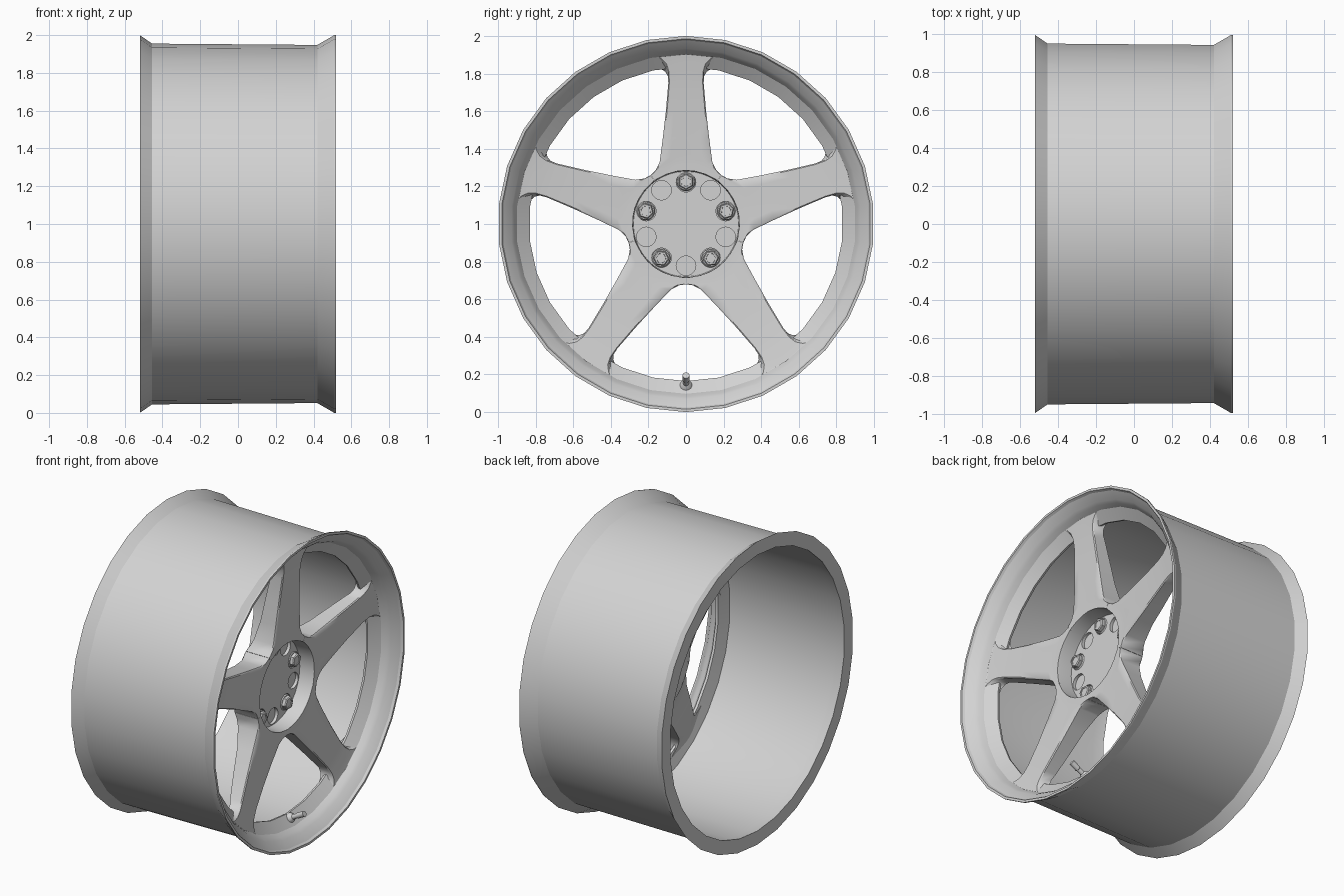
import bpy, bmesh, math
from mathutils import Matrix, Vector

cube = bpy.data.objects.get("Cube")
if cube:
    bpy.data.objects.remove(cube, do_unlink=True)

metal = bpy.data.materials.new("light_grey_metal")
metal.use_nodes = True
GREY = (0.65, 0.65, 0.65, 1)
metal.diffuse_color = GREY
metal.node_tree.nodes["Principled BSDF"].inputs["Base Color"].default_value = GREY

CENTRE = Vector((0, 0, 1))


def shade(obj, angle):
    bpy.ops.object.select_all(action="DESELECT")
    obj.select_set(True)
    bpy.context.view_layer.objects.active = obj
    bpy.ops.object.shade_smooth_by_angle(angle=math.radians(angle))


def finish(name, bm, angle=30):
    """Turn a bmesh into a shaded object."""
    bmesh.ops.recalc_face_normals(bm, faces=bm.faces)
    mesh = bpy.data.meshes.new(name)
    bm.to_mesh(mesh)
    bm.free()
    mesh.materials.append(metal)
    obj = bpy.data.objects.new(name, mesh)
    bpy.context.collection.objects.link(obj)
    shade(obj, angle)
    return obj


def lathe(bm, profile, steps, matrix, closed=False):
    """Spin (x, radius) points around the x axis; open profiles get end caps."""
    rings = []
    for x, r in profile:
        ring = []
        for i in range(steps):
            a = math.tau * i / steps
            ring.append(bm.verts.new(matrix @ Vector((x, r * math.sin(a), r * math.cos(a)))))
        rings.append(ring)
    pairs = list(zip(rings, rings[1:]))
    if closed:
        pairs.append((rings[-1], rings[0]))
    for a, b in pairs:
        for i in range(steps):
            j = (i + 1) % steps
            bm.faces.new((a[i], a[j], b[j], b[i]))
    if not closed:
        bm.faces.new(rings[0])
        bm.faces.new(rings[-1])


def around(angle, radius=0):
    """Place something on the wheel face at an angle from the top."""
    return (Matrix.Translation(CENTRE) @ Matrix.Rotation(math.radians(angle), 4, "X")
            @ Matrix.Translation((0, 0, radius)))


# Rim: barrel with flared lips and the ring that carries the spokes
bm = bmesh.new()
lathe(bm, [(-0.52, 1.0), (-0.455, 0.955), (0.42, 0.948), (0.51, 1.0), (0.52, 1.0),
           (0.52, 0.985), (0.505, 0.977), (0.465, 0.932), (0.445, 0.918), (0.415, 0.903),
           (0.365, 0.835), (0.35, 0.838), (0.325, 0.925), (-0.45, 0.925), (-0.52, 0.91)],
      30, around(0), closed=True)
finish("rim", bm, 18)

# Spokes: rows of edge distance, half width, centre distance, front x, back x
ROWS = [(0.231, 0.1675, 0.285, 0.358, 0.19), (0.26, 0.188, 0.32, 0.359, 0.19),
        (0.285, 0.162, 0.345, 0.360, 0.20), (0.33, 0.140, 0.37, 0.362, 0.215),
        (0.45, 0.124, 0.46, 0.368, 0.25), (0.60, 0.107, 0.60, 0.378, 0.275),
        (0.75, 0.094, 0.75, 0.392, 0.305), (0.81, 0.096, 0.81, 0.40, 0.32),
        (0.85, 0.110, 0.855, 0.407, 0.33), (0.878, 0.138, 0.89, 0.412, 0.338),
        (0.89, 0.175, 0.91, 0.416, 0.342), (0.892, 0.225, 0.93, 0.418, 0.345)]
COLUMNS = [-1, -0.94, -0.6, -0.3, 0, 0.3, 0.6, 0.94, 1]


def spoke(bm, matrix):
    loops = []
    for k, (edge, half, mid, front, back) in enumerate(ROWS):
        loop = []
        for t in COLUMNS:
            x = front - (0.006 if abs(t) == 1 and k > 1 else 0)
            loop.append(Vector((x, half * t, mid - (mid - edge) * t * t)))
        # the back edge curves inwards to blend with the ring
        back_edge = edge - 0.4 * max(0, edge - 0.75)
        for t in reversed(COLUMNS):
            loop.append(Vector((back, half * t, mid - (mid - back_edge) * t * t)))
        loops.append([bm.verts.new(matrix @ p) for p in loop])
    n = len(loops[0])
    for a, b in zip(loops, loops[1:]):
        for i in range(n):
            j = (i + 1) % n
            bm.faces.new((a[i], a[j], b[j], b[i]))


bm = bmesh.new()
for k in range(5):
    spoke(bm, around(72 * k))
bmesh.ops.remove_doubles(bm, verts=bm.verts, dist=0.0005)
finish("spokes", bm, 40)

# Hub: deep recessed face with a ring of ten round pockets
bm = bmesh.new()
lathe(bm, [(0.19, 0.287), (0.358, 0.287), (0.34, 0.284), (0.255, 0.28)], 40, around(0))
hub = finish("hub", bm)
bm = bmesh.new()
for k in range(10):
    lathe(bm, [(0.235, 0.052), (0.30, 0.052)], 20, around(36 * k, 0.222))
cutter = finish("pocket_cutter", bm)
cutter.hide_render = True
pockets = hub.modifiers.new("pockets", "BOOLEAN")
pockets.object = cutter
pockets.solver = "EXACT"
bpy.context.view_layer.objects.active = hub
bpy.ops.object.modifier_apply(modifier="pockets")
bpy.data.objects.remove(cutter, do_unlink=True)
shade(hub, 20)

# Lug nuts: washer, hexagonal body and hollow end
bm = bmesh.new()
for k in range(5):
    place = around(72 * k, 0.225)
    lathe(bm, [(0.23, 0.05), (0.25, 0.05), (0.257, 0.044)], 20, place)
    lathe(bm, [(0.25, 0.043), (0.277, 0.043), (0.283, 0.037), (0.283, 0.027), (0.27, 0.025)],
          6, place)
    lathe(bm, [(0.26, 0.025), (0.279, 0.025)], 16, place)
finish("lug_nuts", bm)

# Valve: slanted stem with a collar and a cap
bm = bmesh.new()
base, tip = Vector((0.36, 0, 0.13)), Vector((0.485, 0, 0.195))
axis = tip - base
tilt = Vector((1, 0, 0)).rotation_difference(axis).to_matrix().to_4x4()
length = axis.length
lathe(bm, [(-0.02, 0.032), (0.03, 0.032), (0.04, 0.026), (0.05, 0.016),
           (length * 0.6, 0.014), (length * 0.62, 0.018), (length, 0.018)],
      14, Matrix.Translation(base) @ tilt)
finish("valve", bm)
